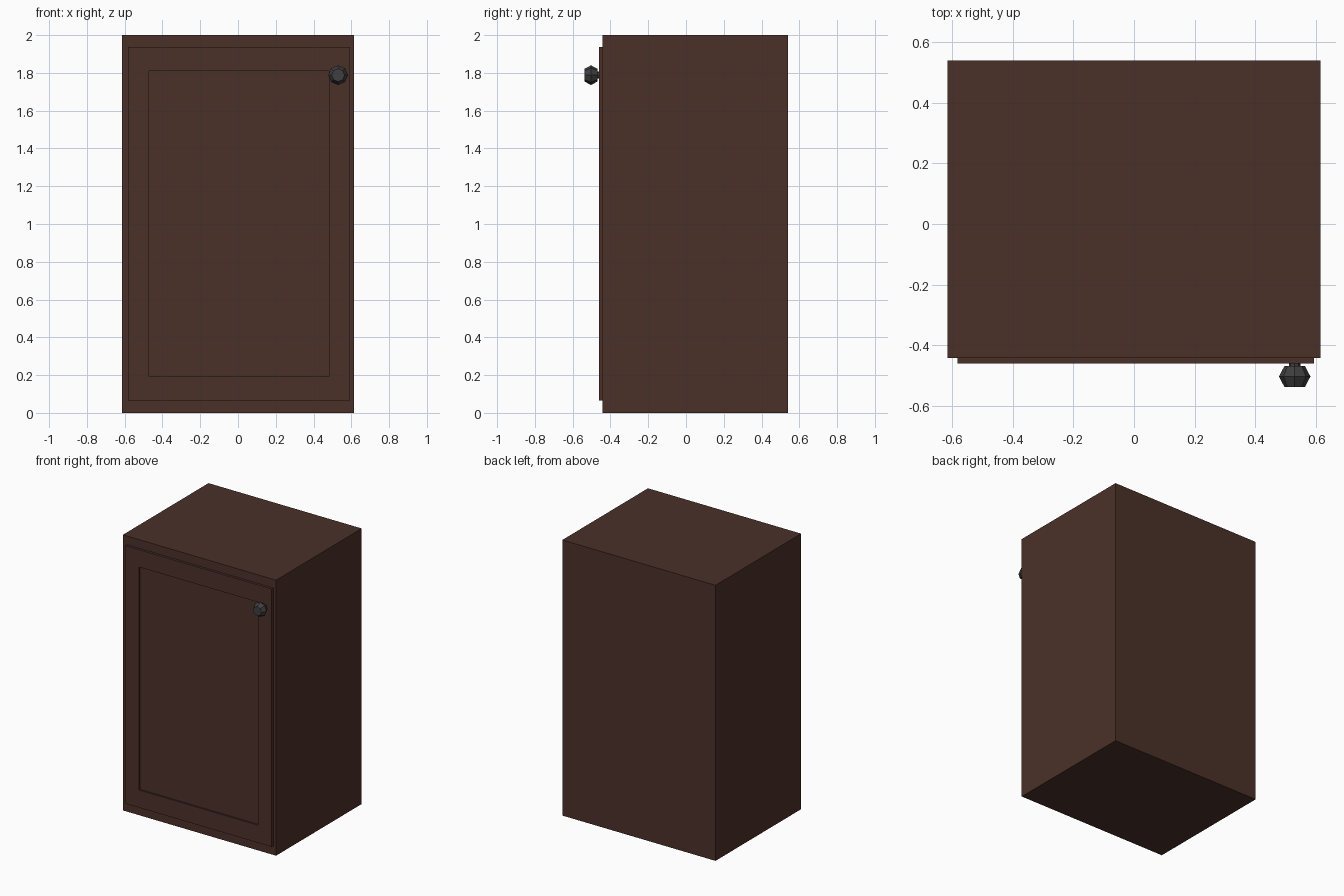
import bpy, bmesh, math
from mathutils import Matrix

if "Cube" in bpy.data.objects:
    bpy.data.objects.remove(bpy.data.objects["Cube"])


def material(name, color):
    m = bpy.data.materials.new(name)
    m.diffuse_color = (*color, 1)
    m.use_nodes = True
    m.node_tree.nodes["Principled BSDF"].inputs["Base Color"].default_value = m.diffuse_color
    return m


def make_object(name, bm, mat):
    bmesh.ops.recalc_face_normals(bm, faces=bm.faces)
    me = bpy.data.meshes.new(name)
    bm.to_mesh(me)
    bm.free()
    me.materials.append(mat)
    ob = bpy.data.objects.new(name, me)
    bpy.context.collection.objects.link(ob)
    return ob


def box(x0, x1, y0, y1, z0, z1):
    bm = bmesh.new()
    m = Matrix.Translation(((x0 + x1) / 2, (y0 + y1) / 2, (z0 + z1) / 2))
    m = m @ Matrix.Diagonal((x1 - x0, y1 - y0, z1 - z0, 1))
    bmesh.ops.create_cube(bm, size=1, matrix=m)
    return bm


wood = material("dark_wood", (0.07, 0.03, 0.022))
metal = material("dark_metal", (0.05, 0.05, 0.05))

# Cabinet body
make_object("cabinet_body", box(-0.615, 0.615, -0.442, 0.54, 0, 2), wood)

# Door with a recessed centre panel
bm = box(-0.583, 0.593, -0.46, -0.442, 0.065, 1.937)
bm.normal_update()
front = min(bm.faces, key=lambda f: f.calc_center_median().y)
bmesh.ops.inset_individual(bm, faces=[front], thickness=0.11)
for v in front.verts:
    v.co.x = -0.472 if v.co.x < 0 else 0.482
    v.co.z = 0.193 if v.co.z < 1 else 1.811
ring = bmesh.ops.extrude_discrete_faces(bm, faces=[front])
for v in ring["faces"][0].verts:
    v.co.y += 0.012
make_object("door", bm, wood)

# Eight-sided knob turned from a (radius, y) profile
profile = [(0.019, -0.455), (0.019, -0.469), (0.034, -0.469),
           (0.052, -0.503), (0.034, -0.537)]
bm = bmesh.new()
rings = []
for r, y in profile:
    rings.append([bm.verts.new((0.53 + r * math.cos(k * math.pi / 4), y,
                                1.788 + r * math.sin(k * math.pi / 4)))
                  for k in range(8)])
for a, b in zip(rings, rings[1:]):
    for k in range(8):
        j = (k + 1) % 8
        bm.faces.new((a[k], a[j], b[j], b[k]))
bm.faces.new(rings[0])
bm.faces.new(rings[-1])
make_object("door_knob", bm, metal)
